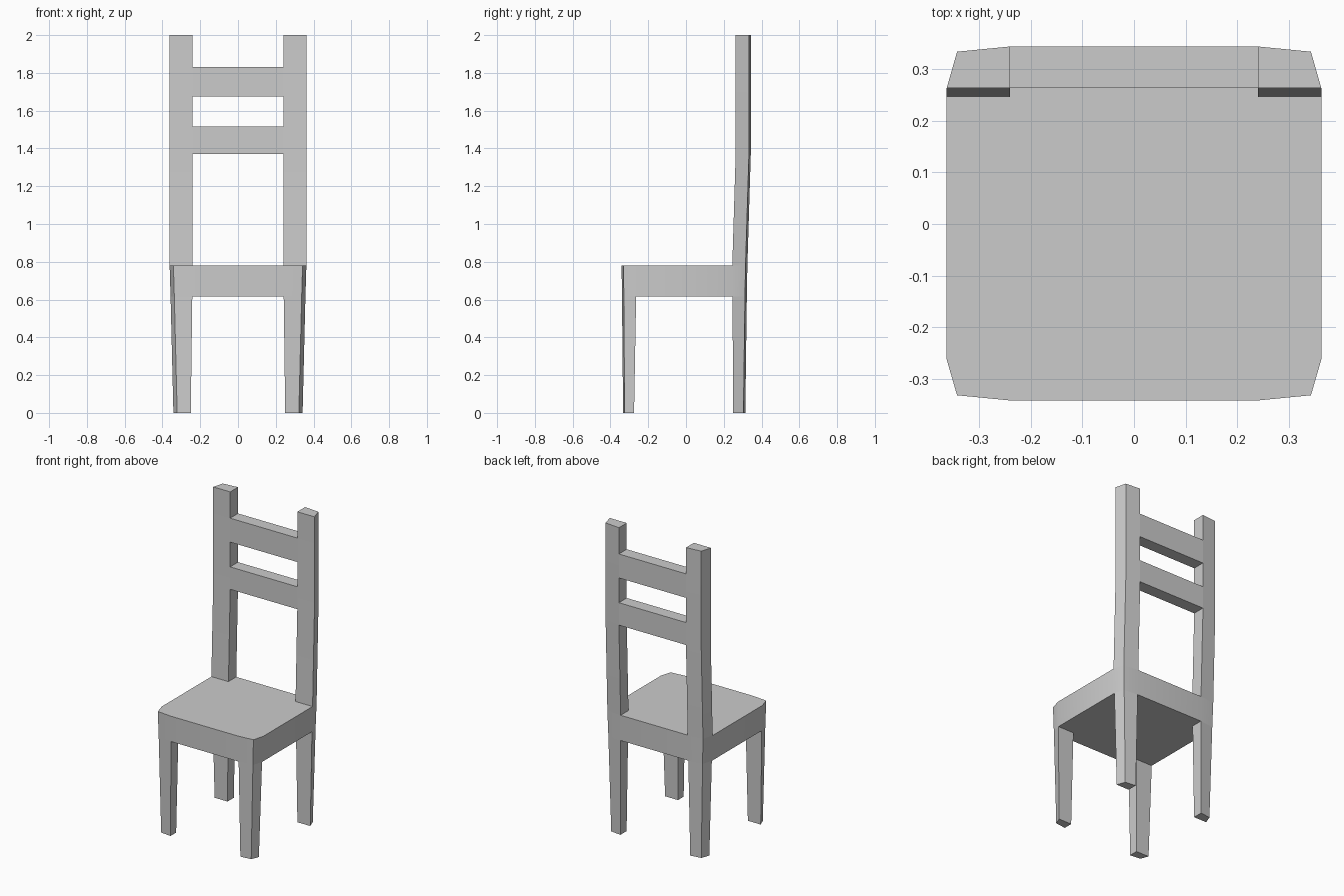
import bpy
import bmesh

default = bpy.data.objects.get("Cube")
if default:
    bpy.data.objects.remove(default, do_unlink=True)

# One plain grey finish
grey = bpy.data.materials.new("plain_grey")
grey.use_nodes = True
tone = (0.6, 0.6, 0.6, 1)
grey.diffuse_color = tone
grey.node_tree.nodes["Principled BSDF"].inputs["Base Color"].default_value = tone


def loft(name, sections, cap_start=True, cap_end=True):
    """Skin a list of matching cross-sections into a part."""
    bm = bmesh.new()
    rings = [[bm.verts.new(p) for p in s] for s in sections]
    for a, b in zip(rings, rings[1:]):
        for i in range(len(a)):
            j = (i + 1) % len(a)
            bm.faces.new((a[i], a[j], b[j], b[i]))
    if cap_start:
        bm.faces.new(rings[0])
    if cap_end:
        bm.faces.new(rings[-1])
    bmesh.ops.recalc_face_normals(bm, faces=bm.faces)
    # Open-ended parts: make sure the normals point outward
    if bm.calc_volume(signed=True) < 0:
        bmesh.ops.reverse_faces(bm, faces=bm.faces)
    mesh = bpy.data.meshes.new(name)
    bm.to_mesh(mesh)
    bm.free()
    mesh.materials.append(grey)
    obj = bpy.data.objects.new(name, mesh)
    bpy.context.collection.objects.link(obj)
    bpy.ops.object.select_all(action="DESELECT")
    obj.select_set(True)
    bpy.context.view_layer.objects.active = obj
    bpy.ops.object.shade_smooth_by_angle()
    return obj


def leg_section(inner_x, outer_x, inner_y, corner_y, outer_y):
    """Four-sided post outline with a slanted outer corner."""
    return [(inner_x, inner_y), (outer_x, inner_y),
            (outer_x - 0.02, corner_y), (inner_x, outer_y)]


def at(section, z, side=1):
    return [(x * side, y, z) for x, y in section]


SEAT_LOW, SEAT_TOP, BEND, TOP = 0.615, 0.78, 1.37, 2.0
front_foot = leg_section(0.25, 0.342, -0.275, -0.325, -0.333)
front_low = leg_section(0.242, 0.357, -0.264, -0.329, -0.339)
front_top = leg_section(0.24, 0.362, -0.262, -0.331, -0.341)
back_foot = leg_section(0.25, 0.342, 0.25, 0.304, 0.314)
back_low = leg_section(0.242, 0.357, 0.246, 0.312, 0.322)
back_top = leg_section(0.24, 0.362, 0.245, 0.315, 0.325)
back_upper = leg_section(0.24, 0.362, 0.263, 0.333, 0.343)

# Legs and back posts, mirrored left and right
for label, side in (("left", 1), ("right", -1)):
    loft("front_leg_" + label, [at(front_foot, 0, side),
                                at(front_low, SEAT_LOW, side)], cap_end=False)
    loft("back_leg_" + label, [at(back_foot, 0, side),
                               at(back_low, SEAT_LOW, side)], cap_end=False)
    loft("back_post_" + label, [at(back_top, SEAT_TOP, side),
                                at(back_upper, BEND, side),
                                at(back_upper, TOP, side)], cap_start=False)


# Seat slab, its outline running round the outer faces of the legs
def seat_outline(front, back):
    half = front[:0:-1] + back[1:]
    return half + [(-x, y) for x, y in reversed(half)]


loft("seat", [at(seat_outline(front_low, back_low), SEAT_LOW),
              at(seat_outline(front_top, back_top), SEAT_TOP)])

# Back slats between the posts
for name, low, high in (("lower_slat", BEND, 1.515), ("upper_slat", 1.675, 1.83)):
    ends = [[(x, 0.263, low), (x, 0.343, low), (x, 0.343, high), (x, 0.263, high)]
            for x in (-0.24, 0.24)]
    loft(name, ends, cap_start=False, cap_end=False)
